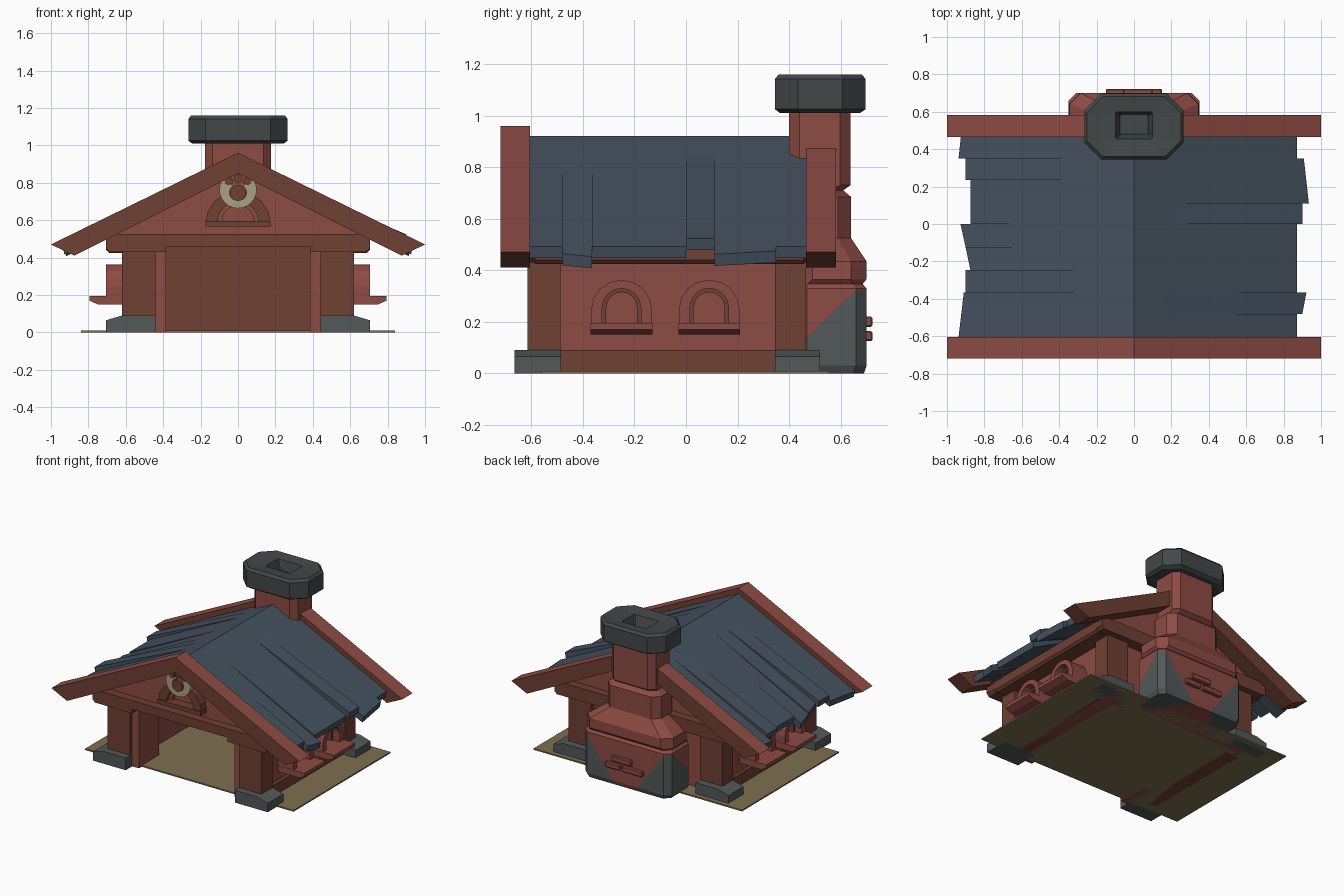
import bpy, bmesh, math
from mathutils import Vector

if "Cube" in bpy.data.objects:
    bpy.data.objects.remove(bpy.data.objects["Cube"])


def material(name, r, g, b):
    m = bpy.data.materials.new(name)
    m.diffuse_color = (r, g, b, 1)
    m.use_nodes = True
    m.node_tree.nodes["Principled BSDF"].inputs["Base Color"].default_value = m.diffuse_color
    return m


RED = material("red_clay", .27, .07, .058)
BROWN = material("brown_wood", .16, .05, .033)
SLATE = material("slate", .06, .083, .115)
STONE = material("stone", .085, .098, .1)
DARK = material("dark_stone", .055, .064, .066)
TAN = material("tan_floor", .21, .16, .08)
CREAM = material("cream", .4, .35, .22)


def mesh(name, verts, faces, mat):
    me = bpy.data.meshes.new(name)
    bm = bmesh.new()
    vs = [bm.verts.new(v) for v in verts]
    for f in faces:
        bm.faces.new([vs[i] for i in f])
    bmesh.ops.recalc_face_normals(bm, faces=bm.faces)
    bm.to_mesh(me)
    bm.free()
    me.materials.append(mat)
    ob = bpy.data.objects.new(name, me)
    bpy.context.collection.objects.link(ob)
    return ob


def skin(name, rings, mat):
    """Join equal-length rings of points and cap both ends."""
    n = len(rings[0])
    faces = [tuple(range(n)), tuple(range((len(rings) - 1) * n, len(rings) * n))]
    for k in range(len(rings) - 1):
        for i in range(n):
            j = (i + 1) % n
            faces.append((k*n + i, k*n + j, k*n + n + j, k*n + n + i))
    return mesh(name, [p for r in rings for p in r], faces, mat)


def prism(name, profile, axis, t0, t1, mat):
    """Extrude a profile along x (profile is y,z) or along y (profile is x,z)."""
    place = (lambda a, b, t: (t, a, b)) if axis == 'x' else (lambda a, b, t: (a, t, b))
    return skin(name, [[place(a, b, t) for a, b in profile] for t in (t0, t1)], mat)


def box(name, x0, x1, y0, y1, z0, z1, mat, bevel=0):
    ob = prism(name, [(x0, z0), (x1, z0), (x1, z1), (x0, z1)], 'y', y0, y1, mat)
    if bevel:
        b = ob.modifiers.new("bevel", 'BEVEL')
        b.width, b.segments = bevel, 1
    return ob


def ring(hx, y0, y1, c, z):
    """Chamfered rectangle centred on x = 0."""
    return [(-hx + c, y0, z), (hx - c, y0, z), (hx, y0 + c, z), (hx, y1 - c, z),
            (hx - c, y1, z), (-hx + c, y1, z), (-hx, y1 - c, z), (-hx, y0 + c, z)]


def arch(c, w, z0, top, inner_w, inner_top, n=8):
    """Arched frame outline, open at the bottom."""
    def line(h, t):
        a = [(c - h * math.cos(math.pi*i/n), t - h + h * math.sin(math.pi*i/n)) for i in range(n + 1)]
        return [(c - h, z0)] + a + [(c + h, z0)]
    return line(w, top) + line(inner_w, inner_top)[::-1]


# Ground slab
box("floor", -.84, .84, -.56, .555, 0, .01, TAN)

# Walls and gables
box("back_wall", -.58, .58, .35, .43, 0, .5, RED)
box("back_wall_lining", -.48, .48, .335, .352, .01, .5, BROWN)
for y0, y1, side in ((-.61, -.5, "front"), (.35, .45, "back")):
    prism(side + "_gable", [(-.73, .5), (.73, .5), (0, .87)], 'y', y0, y1, RED)

for s, side in ((-1, "left"), (1, "right")):
    def sbox(name, x0, x1, *rest, **kw):
        return box(side + name, *sorted((s*x0, s*x1)), *rest, **kw)
    sbox("_wall", .48, .58, -.55, .42, 0, .5, RED)
    sbox("_front_wall", .385, .58, -.59, -.36, 0, .46, RED)
    sbox("_sill_beam", .5, .605, -.49, .35, 0, .09, BROWN)
    sbox("_top_beam", .54, .705, -.6, .47, .425, .52, BROWN, bevel=.015)
    # Corner posts on stone feet
    for y0, y1, end in ((-.615, -.487, "front"), (.345, .465, "back")):
        sbox("_" + end + "_post", .44, .62, y0, y1, .08, .46, BROWN)
    for y0, y1, end in ((-.665, -.485, "front"), (.345, .52, "back")):
        prism(side + "_" + end + "_foot",
              [(s*.44, 0), (s*.705, 0), (s*.705, .065), (s*.62, .09), (s*.44, .09)],
              'y', y0, y1, STONE)
    # Arched side windows with sills
    for c, nm in ((-.25, "front"), (.09, "back")):
        tag = side + "_" + nm + "_window"
        prism(tag + "_frame", arch(c, .118, .18, .363, .075, .33), 'x', s*.57, s*.705, RED)
        prism(tag + "_lining", arch(c, .077, .18, .332, .06, .315), 'x', s*.57, s*.65, BROWN)
        prism(tag + "_sill", [(s*.57, .15), (s*.75, .15), (s*.795, .17), (s*.795, .195), (s*.57, .195)],
              'y', c - .12, c + .12, RED)

# Cross beams, the front one notched over the doorway
half = [(.385, .46), (.385, .43), (.685, .43), (.705, .45), (.705, .525)]
prism("front_beam", half + [(-x, z) for x, z in half[::-1]], 'y', -.67, -.5, BROWN)
prism("back_beam", half[2:] + [(-x, z) for x, z in half[:1:-1]], 'y', .36, .51, BROWN)

# Gable boards with red upper faces
half = [(.875, .41), (1, .47), (0, .96)]
board = half + [(-1, .47), (-.875, .41), (0, .85)]
for y0, y1, nm in ((-.72, -.605, "front"), (.465, .582, "back")):
    ob = prism(nm + "_gable_board", board, 'y', y0, y1, BROWN)
    ob.data.materials.append(RED)
    for p in ob.data.polygons:
        p.material_index = int(p.normal.z > .2)

# Roof planks: y start, y end, length at each end, lift of the eave
RIGHT = [(-.605, -.48, .872, .872, 0), (-.48, -.365, .9, .922, -.015), (-.365, 0, .872, .872, 0),
         (0, .11, .9, .9, .045), (.11, .35, .935, .908, 0), (.35, .475, .872, .872, 0)]
LEFT = [(-.605, -.365, .938, .91, 0), (-.365, -.245, .902, .902, .035), (-.245, -.125, .875, .9, 0),
        (-.125, 0, .9, .928, -.012), (0, .235, .875, .875, 0), (.235, .35, .902, .902, .025),
        (.35, .475, .938, .925, 0)]
for s, side, planks in ((1, "right", RIGHT), (-1, "left", LEFT)):
    for k, (y0, y1, l0, l1, lift) in enumerate(planks):
        rings = []
        for y, l in ((y0, l0), (y1, l1)):
            z, zm = .92 - .49*l + lift, .92 - .49*.15
            rings.append([(0, y, .92), (s*.15, y, zm), (s*l, y, z), (s*(l - .01), y, z - .045),
                          (s*.15, y, zm - .045), (0, y, .875)])
        skin(f"{side}_roof_plank_{k}", rings, SLATE)

# Gable window and round ornament
prism("gable_window_frame", arch(0, .175, .565, .755, .11, .7), 'y', -.67, -.6, BROWN)
box("gable_window_sill", -.175, .175, -.68, -.6, .565, .595, BROWN)
prism("gable_window_lining", arch(0, .112, .59, .702, .085, .68), 'y', -.64, -.6, RED)


def disc(name, x, z, r, y0, y1, mat, n=16):
    prism(name, [(x + r*math.cos(2*math.pi*i/n), z + r*math.sin(2*math.pi*i/n)) for i in range(n)],
          'y', y0, y1, mat)


angles = [math.radians(130 + 280*i/18) for i in range(19)]
crescent = [(.1*math.cos(a), .763 + .1*math.sin(a)) for a in angles]
crescent += [(.045*math.cos(a), .748 + .045*math.sin(a)) for a in angles[::-1]]
prism("ornament_crescent", crescent, 'y', -.69, -.65, CREAM)
disc("ornament_boss", 0, .745, .042, -.7, -.65, BROWN)
for x, z in ((-.05, .808), (0, .823), (.05, .808)):
    disc("ornament_knob", x, z, .022, -.695, -.65, BROWN, 10)

# Chimney base, shoulders and stack
chimney = skin("chimney", [
    ring(.335, .43, .69, .04, 0), ring(.35, .43, .7, .04, .03), ring(.35, .43, .7, .04, .33),
    ring(.335, .43, .685, .04, .347), ring(.35, .43, .7, .06, .365), ring(.345, .43, .7, .06, .435),
    ring(.215, .42, .64, .05, .525), ring(.215, .42, .64, .05, .685), ring(.17, .4, .61, .04, .71),
    ring(.177, .4, .638, .04, .73), ring(.177, .4, .638, .04, 1.03)], RED)
# Grey stone lower corners, cut along a slanted plane
chimney.data.materials.append(STONE)
bm = bmesh.new()
bm.from_mesh(chimney.data)
for s in (1, -1):
    a, b, c = Vector((s*.35, .66, .325)), Vector((s*.35, .46, .13)), Vector((s*.08, .7, .01))
    n = (b - a).cross(c - a).normalized()
    if n.z > 0:
        n = -n
    low = [f for f in bm.faces if f.calc_center_median().z < .33]
    geom = low + list({e for f in low for e in f.edges} | {v for f in low for v in f.verts})
    bmesh.ops.bisect_plane(bm, geom=geom, dist=1e-5, plane_co=a, plane_no=n)
    for f in bm.faces:
        m = f.calc_center_median()
        if m.z < .33 and (m - a).dot(n) > 0:
            f.material_index = 1
bm.to_mesh(chimney.data)
bm.free()

# Raised bricks on the chimney back
for k, (x0, x1, z0) in enumerate(((-.06, .1, .18), (-.15, .01, .125), (.03, .15, .125))):
    box(f"chimney_brick_{k}", x0, x1, .68, .723, z0, z0 + .04, RED, bevel=.006)

# Chimney cap with a sunken flue
skin("chimney_cap", [
    ring(.245, .365, .675, .085, 1.01), ring(.265, .345, .697, .09, 1.025),
    ring(.265, .345, .697, .09, 1.142), ring(.25, .36, .682, .085, 1.16),
    ring(.1, .455, .6, .008, 1.15), ring(.075, .48, .585, .006, 1.08)], DARK)
